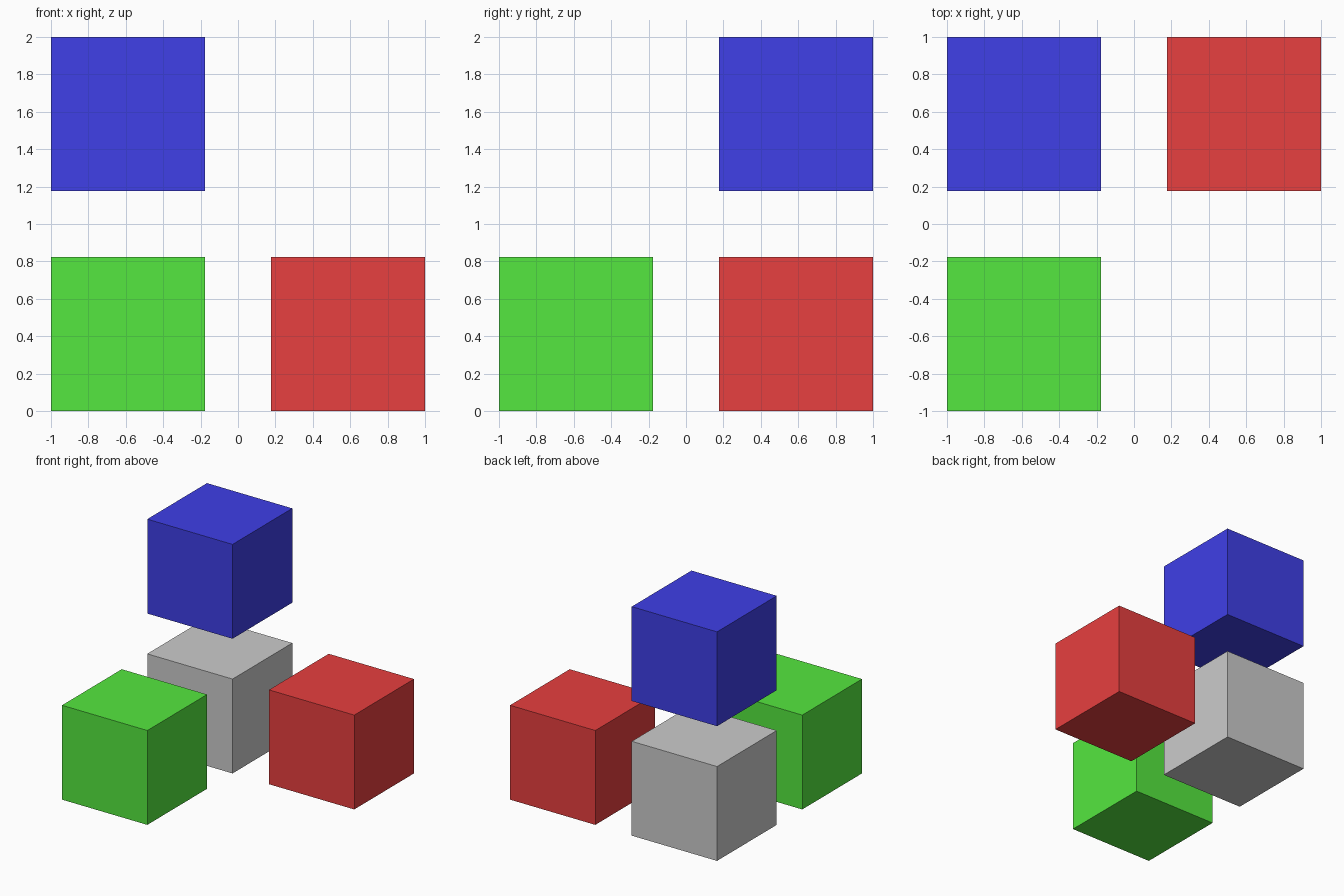
import bpy

if "Cube" in bpy.data.objects:
    bpy.data.objects.remove(bpy.data.objects["Cube"])

SIZE = 0.824          # edge length of every cube
LOW = SIZE / 2        # centre height of the bottom layer
HIGH = 2 - SIZE / 2   # centre height of the raised cube
OFF = 1 - SIZE / 2    # horizontal distance of the centres from the axis


def cube(name, location, color=None):
    bpy.ops.mesh.primitive_cube_add(size=SIZE, location=location)
    obj = bpy.context.object
    obj.name = name
    if color:
        mat = bpy.data.materials.new(name + "_material")
        mat.diffuse_color = (*color, 1)
        mat.use_nodes = True
        mat.node_tree.nodes["Principled BSDF"].inputs["Base Color"].default_value = mat.diffuse_color
        obj.data.materials.append(mat)
    return obj


# Grey cube at the origin corner, one coloured cube along each axis
cube("corner_cube", (-OFF, OFF, LOW))
cube("red_cube", (OFF, OFF, LOW), (0.8, 0.05, 0.05))
cube("green_cube", (-OFF, -OFF, LOW), (0.09, 0.8, 0.05))
cube("blue_cube", (-OFF, OFF, HIGH), (0.05, 0.05, 0.8))
